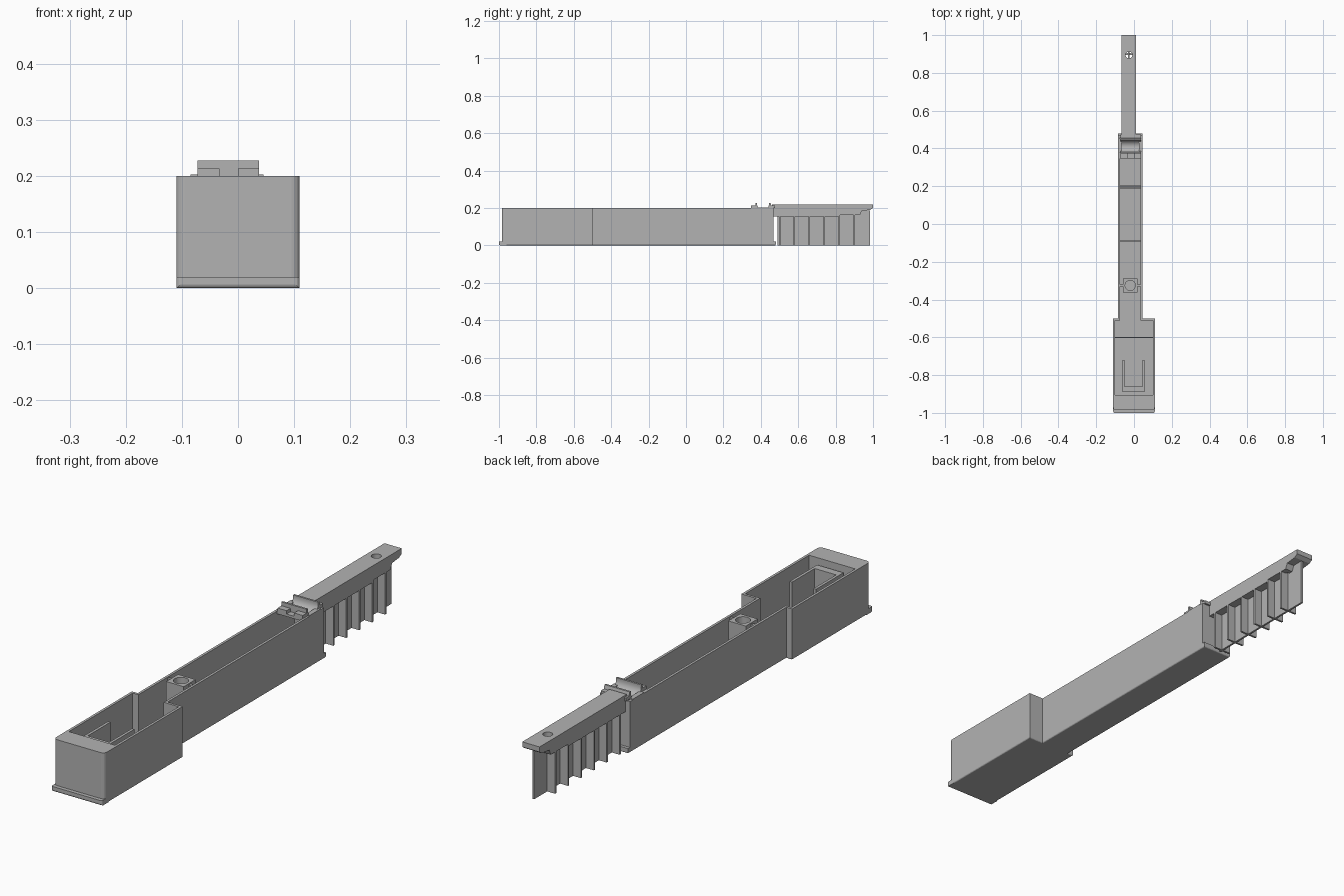
import bpy, bmesh, math
from mathutils import Vector

cube = bpy.data.objects.get("Cube")
if cube:
    bpy.data.objects.remove(cube, do_unlink=True)

grey = bpy.data.materials.new("plain_grey")
grey.use_nodes = True
grey.diffuse_color = (0.45, 0.45, 0.45, 1)
grey.node_tree.nodes["Principled BSDF"].inputs["Base Color"].default_value = (0.45, 0.45, 0.45, 1)


def prism(name, outline, low, high, axis="z", bevel=None):
    """Extrude a 2D outline: (x, y) along z, or (y, z) along x."""
    bm = bmesh.new()
    place = (lambda a, b, c: (a, b, c)) if axis == "z" else (lambda a, b, c: (c, a, b))
    face = bm.faces.new([bm.verts.new(place(a, b, low)) for a, b in outline])
    new = bmesh.ops.extrude_face_region(bm, geom=[face])["geom"]
    shift = Vector(place(0, 0, high - low))
    bmesh.ops.translate(bm, vec=shift, verts=[v for v in new if isinstance(v, bmesh.types.BMVert)])
    bmesh.ops.recalc_face_normals(bm, faces=bm.faces)
    if bevel:
        test, size = bevel
        edges = [e for e in bm.edges if test(e.verts[0].co, e.verts[1].co)]
        bmesh.ops.bevel(bm, geom=edges, offset=size, segments=4, profile=0.5, affect="EDGES")
    mesh = bpy.data.meshes.new(name)
    bm.to_mesh(mesh)
    bm.free()
    mesh.materials.append(grey)
    ob = bpy.data.objects.new(name, mesh)
    bpy.context.collection.objects.link(ob)
    return ob


def rect(a0, a1, b0, b1):
    return [(a0, b0), (a1, b0), (a1, b1), (a0, b1)]


def box(name, x0, x1, y0, y1, z0, z1):
    return prism(name, rect(x0, x1, y0, y1), z0, z1)


def circle(cx, cy, r, n=32):
    return [(cx + r * math.cos(math.tau * i / n), cy + r * math.sin(math.tau * i / n)) for i in range(n)]


def cut(ob, cutter):
    mod = ob.modifiers.new("cut", "BOOLEAN")
    mod.operation = "DIFFERENCE"
    mod.solver = "EXACT"
    mod.object = cutter
    bpy.context.view_layer.update()
    mesh = bpy.data.meshes.new_from_object(ob.evaluated_get(bpy.context.evaluated_depsgraph_get()))
    ob.modifiers.clear()
    ob.data = mesh
    bpy.data.objects.remove(cutter, do_unlink=True)


def stepped(wide, x0, x1, front, step, back):
    """Outline of a wide front bay joined to a narrow offset channel."""
    return [(-wide, front), (wide, front), (wide, step), (x1, step),
            (x1, back), (x0, back), (x0, step), (-wide, step)]


def front_corner(a, b):
    return a.y < -0.9 and b.y < -0.9 and abs(a.z - b.z) > 0.01


def lower_rim(a, b):
    return a.z < 0.001 and b.z < 0.001


# Hollow housing
housing = prism("housing", stepped(0.11, -0.085, 0.045, -0.985, -0.5, 0.468), 0.01, 0.2,
                bevel=(front_corner, 0.015))
cut(housing, prism("cavity", stepped(0.1, -0.075, 0.035, -0.905, -0.51, 0.458), 0.015, 0.3))

# Base plate with a lip at both ends
prism("base_plate", stepped(0.11, -0.085, 0.045, -0.985, -0.5, 0.48), 0, 0.014, bevel=(lower_rim, 0.005))
prism("front_lip", rect(-0.11, 0.11, -1, -0.96), 0, 0.02,
      bevel=(lambda a, b: front_corner(a, b) and a.y < -0.98 or lower_rim(a, b) and max(a.y, b.y) < -0.98, 0.008))
box("back_lip", -0.085, 0.045, 0.46, 0.48, 0.005, 0.02)

# Low ribs across the floor
for y in (-0.09, 0.19, 0.2):
    box("floor_rib", -0.076, 0.036, y - 0.003, y + 0.003, 0.01, 0.025)
box("bay_floor_rib", -0.1, 0.1, -0.603, -0.597, 0.01, 0.025)

# U-shaped holder in the wide bay
prism("holder", [(-0.06, -0.72), (-0.06, -0.89), (0.055, -0.89), (0.055, -0.72),
                 (0.044, -0.72), (0.044, -0.86), (-0.049, -0.86), (-0.049, -0.72)], 0.01, 0.18)

# Screw post with side webs
post = box("screw_post", -0.058, 0.018, -0.362, -0.288, 0.01, 0.2)
cut(post, prism("post_hole", circle(-0.02, -0.325, 0.027), 0.06, 0.3))
for x0, x1 in ((-0.078, -0.056), (0.016, 0.038)):
    box("post_web", x0, x1, -0.33, -0.32, 0.01, 0.195)

# Cradle: semicircular groove running across the channel
groove = [(0.412 + 0.032 * math.cos(t), 0.222 + 0.032 * math.sin(t))
          for t in [-math.pi * i / 16 for i in range(17)]]
cradle = prism("cradle", [(0.372, 0.228), (0.38, 0.228)] + groove[::-1] +
               [(0.444, 0.228), (0.452, 0.228), (0.456, 0.213), (0.475, 0.213), (0.475, 0.2),
                (0.45, 0.2), (0.44, 0.182), (0.38, 0.182), (0.372, 0.195)], -0.072, 0.037, "x")
bpy.ops.object.select_all(action="DESELECT")
cradle.select_set(True)
bpy.context.view_layer.objects.active = cradle
bpy.ops.object.shade_smooth_by_angle(angle=math.radians(30))
for x0, x1 in ((-0.072, -0.033), (0, 0.037)):
    box("cradle_tab", x0, x1, 0.348, 0.378, 0.195, 0.213)
box("cradle_shelf", -0.076, 0.036, 0.348, 0.378, 0.19, 0.2)
for x0, x1 in ((-0.085, -0.066), (0.026, 0.045)):
    box("cradle_wing", x0, x1, 0.38, 0.45, 0.19, 0.203)

# Rear rail with stepped underside and a pin hole
rail = prism("rail", [(0.46, 0.155), (0.82, 0.155), (0.82, 0.163), (0.93, 0.163), (0.94, 0.185),
                      (0.985, 0.19), (1, 0.2), (1, 0.22), (0.46, 0.22)], -0.065, 0.01, "x")
cut(rail, prism("pin_hole", circle(-0.027, 0.895, 0.018), 0.1, 0.3))

# Web and cross fins below the rail
box("fin_web", -0.031, -0.023, 0.49, 0.985, 0, 0.186)
for i in range(6):
    y = 0.5 + 0.08 * i
    box("cross_fin", -0.065, 0.01, y - 0.004, y + 0.004, 0, 0.165)
